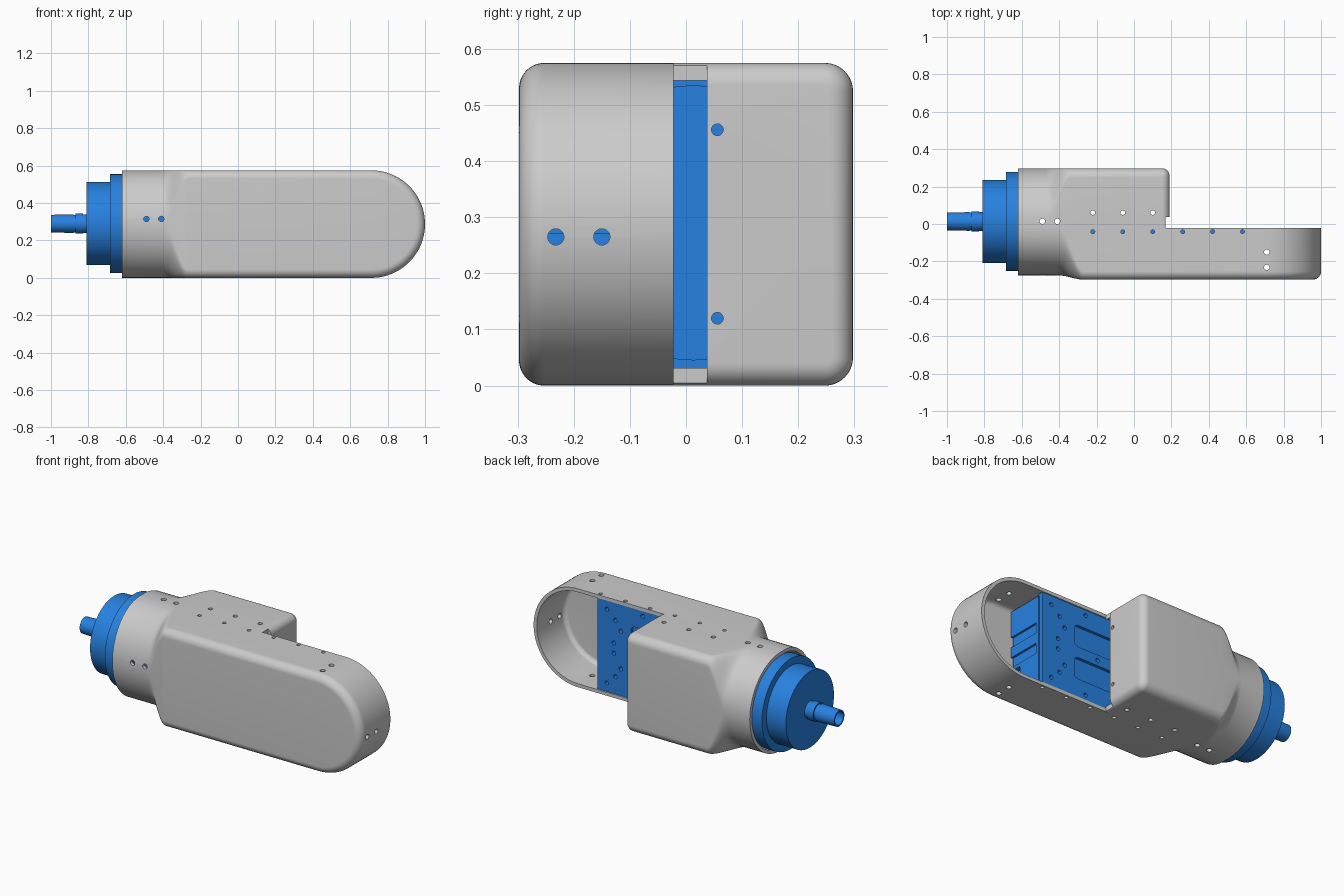
import bpy, bmesh, math
from mathutils import Matrix, Vector

if "Cube" in bpy.data.objects:
    bpy.data.objects.remove(bpy.data.objects["Cube"])

H, Y0, ZC = 0.2875, -0.022, 0.2875
BLUE = bpy.data.materials.new("blue_paint")
BLUE.diffuse_color = (0.02, 0.22, 0.75, 1)
BLUE.use_nodes = True
BLUE.node_tree.nodes["Principled BSDF"].inputs["Base Color"].default_value = BLUE.diffuse_color


def make(bm, name, mat=None):
    me = bpy.data.meshes.new(name)
    bm.to_mesh(me)
    bm.free()
    ob = bpy.data.objects.new(name, me)
    bpy.context.collection.objects.link(ob)
    if mat:
        me.materials.append(mat)
    return ob


def finish(ob, cutter=None):
    if cutter:
        cutter.hide_render = True
        m = ob.modifiers.new("cut", 'BOOLEAN')
        m.operation, m.solver, m.object = 'DIFFERENCE', 'EXACT', cutter
    bpy.ops.object.select_all(action='DESELECT')
    ob.select_set(True)
    bpy.context.view_layer.objects.active = ob
    bpy.ops.object.convert(target='MESH')
    bpy.ops.object.shade_smooth_by_angle(angle=math.radians(32))
    if cutter:
        bpy.data.objects.remove(cutter)


def cyl(bm, axis, pos, r, length):
    rot = {'x': Matrix.Rotation(math.pi / 2, 4, 'Y'),
           'y': Matrix.Rotation(math.pi / 2, 4, 'X'), 'z': Matrix()}[axis]
    bmesh.ops.create_cone(bm, cap_ends=True, segments=24, radius1=r, radius2=r,
                          depth=length, matrix=Matrix.Translation(pos) @ rot)


def box(bm, lo, hi):
    lo, hi = Vector(lo), Vector(hi)
    bmesh.ops.create_cube(bm, size=1, matrix=Matrix.Translation((lo + hi) / 2)
                          @ Matrix.Diagonal((*(hi - lo), 1)))


def prism(bm, pts, y0, y1):
    a = [bm.verts.new((x, y0, z)) for x, z in pts]
    b = [bm.verts.new((x, y1, z)) for x, z in pts]
    n = len(pts)
    fs = [bm.faces.new(a), bm.faces.new(b[::-1])]
    fs += [bm.faces.new((a[i], b[i], b[(i + 1) % n], a[(i + 1) % n])) for i in range(n)]
    bmesh.ops.recalc_face_normals(bm, faces=fs)


def rounded(x0, x1, z0, z1, r):
    pts = []
    for cx, cz, a0 in ((x1 - r, z1 - r, 0), (x0 + r, z1 - r, 90),
                       (x0 + r, z0 + r, 180), (x1 - r, z0 + r, 270)):
        for k in range(7):
            a = math.radians(a0 + 15 * k)
            pts.append((cx + r * math.cos(a), cz + r * math.sin(a)))
    return pts


def half_section(yext, ry, rz, h=H, n=14):
    # upper half of a U section as (y, z above the axis), ending on the axis
    s = 1 if yext > 0 else -1
    arc = [(yext - s * ry * (1 - math.sin(a)), h - rz * (1 - math.cos(a)))
           for a in (math.pi / 2 * k / n for k in range(n + 1))]
    return [(Y0, h)] + arc + [(yext, 0)]


def full(x, half):
    return [(x, y, z) for y, z in half] + [(x, y, -z) for y, z in half[-2::-1]]


def sheet(bm, rows):
    vs = [[bm.verts.new((x, y, z + ZC)) for x, y, z in r] for r in rows]
    for a, b in zip(vs, vs[1:]):
        for i in range(len(a) - 1):
            bm.faces.new((a[i], a[i + 1], b[i + 1], b[i]))
    return vs


def shell(bm, name):
    bmesh.ops.remove_doubles(bm, verts=bm.verts, dist=1e-5)
    bmesh.ops.recalc_face_normals(bm, faces=bm.faces)
    inside = Vector((0, 0, ZC))
    if sum(f.normal.dot(f.calc_center_median() - inside) * f.calc_area() for f in bm.faces) < 0:
        bmesh.ops.reverse_faces(bm, faces=bm.faces)
    ob = make(bm, name)
    m = ob.modifiers.new("wall", 'SOLIDIFY')
    m.thickness, m.offset, m.use_even_offset = 0.02, -1, True
    return ob


def blend(x0, x1, a, b, n=10):
    # smooth change from section a to section b
    for k in range(n + 1):
        t = k / n
        s = t * t * (3 - 2 * t)
        yield x0 + (x1 - x0) * t, [p + (q - p) * s for p, q in zip(a, b)]


# front shell: round neck blending into a flat arm with a half-round end
neck, arm = (-0.275, 0.253, H), (-0.2975, 0.045, 0.045)
bm = bmesh.new()
rows = [full(-0.62, half_section(*neck))]
rows += [full(x, half_section(*p)) for x, p in blend(-0.40, -0.27, neck, arm)]
XE = 1 - H
rows.append(full(XE, half_section(*arm)))
sheet(bm, rows)
turn = [math.pi * k / 40 for k in range(41)]
sheet(bm, [[(XE + r * math.sin(t), y, r * math.cos(t)) for y, r in half_section(*arm)] for t in turn])
front_shell = shell(bm, "front_shell")

bm = bmesh.new()
for x in (-0.22, -0.06, 0.10, 0.26, 0.42, 0.58):
    cyl(bm, 'z', (x, -0.041, ZC), 0.0105, 0.8)
for y in (-0.15, -0.232):
    cyl(bm, 'z', (0.71, y, ZC), 0.0145, 0.8)
    cyl(bm, 'x', (1.0, y, 0.265), 0.0145, 0.2)
for x in (-0.49, -0.41):
    cyl(bm, 'y', (x, -0.25, 0.315), 0.0145, 0.2)
finish(front_shell, make(bm, "front_shell_cutter"))

# back cover: round neck blending into a box with a rounded closed end
neck, lid = (0.2975, 0.285, H), (0.2975, 0.05, 0.05)
bm = bmesh.new()
rows = [full(-0.62, half_section(*neck))]
rows += [full(x, half_section(*p)) for x, p in blend(-0.47, -0.34, neck, lid)]
R = 0.04
for k in range(9):
    t = math.pi / 2 * k / 8
    d = R * (1 - math.cos(t))
    rows.append(full(0.19 - R + R * math.sin(t), half_section(0.2975 - d, 0.05 - d, 0.05 - d, H - d)))
bm.faces.new(sheet(bm, rows)[-1])
back_cover = shell(bm, "back_cover")

bm = bmesh.new()
box(bm, (0.168, -0.1, -0.1), (0.3, 0.037, 0.7))
for x in (-0.22, -0.06, 0.10):
    cyl(bm, 'z', (x, 0.061, ZC), 0.0125, 0.8)
for x in (-0.49, -0.41):
    cyl(bm, 'z', (x, 0.0145, ZC), 0.0145, 0.8)
for z in (0.12, 0.456):
    cyl(bm, 'x', (0.18, 0.056, z), 0.0105, 0.1)
finish(back_cover, make(bm, "back_cover_cutter"))

# mounting plate with pockets and screw holes
bm = bmesh.new()
prism(bm, [(-0.6, ZC - 0.25), (-0.3, ZC - 0.25), (-0.25, ZC - 0.266), (0.59, ZC - 0.266),
           (0.59, ZC + 0.266), (-0.25, ZC + 0.266), (-0.3, ZC + 0.25), (-0.6, ZC + 0.25)], -0.06, -0.027)
plate = make(bm, "mounting_plate", BLUE)
bm = bmesh.new()
for s in (-1, 1):
    c = ZC + s * 0.095
    prism(bm, rounded(-0.2, 0.375, c - 0.063, c + 0.063, 0.025), -0.044, 0)
    for x, z in ((0.53, 0.215), (0.475, 0.165), (0.44, 0.11), (0.485, 0.03), (0.3, 0.235), (0.22, 0.0)):
        if z or s > 0:
            cyl(bm, 'y', (x, -0.04, ZC + s * z), 0.012, 0.1)
finish(plate, make(bm, "plate_cutter"))

# flange folded in at the plate end, with grooves and a notch
bm = bmesh.new()
box(bm, (0.565, -0.27, 0.035), (0.595, -0.05, 0.54))
flange = make(bm, "end_flange", BLUE)
bm = bmesh.new()
for z in (0.36, 0.24):
    box(bm, (0.583, -0.3, z - 0.03), (0.65, -0.07, z + 0.03))
box(bm, (0.5, -0.3, 0.13), (0.65, -0.2, 0.19))
finish(flange, make(bm, "flange_cutter"))

# stepped drive hub with a hollow shaft, turned about the long axis
profile = [(-0.6, 0), (-0.6, 0.245), (-0.615, 0.245), (-0.615, 0.264), (-0.685, 0.264), (-0.685, 0.222),
           (-0.81, 0.222), (-0.81, 0.05), (-0.83, 0.05), (-0.83, 0.054), (-0.868, 0.054), (-0.868, 0.047),
           (-0.88, 0.047), (-0.88, 0.05), (-1.0, 0.047), (-1.0, 0.038), (-0.8, 0.038), (-0.8, 0)]
bm = bmesh.new()
vs = [bm.verts.new((x, 0.0135, 0.29 + r)) for x, r in profile]
es = [bm.edges.new(p) for p in zip(vs, vs[1:])]
bmesh.ops.spin(bm, geom=vs + es, cent=(0, 0.0135, 0.29), axis=(1, 0, 0), angle=2 * math.pi, steps=64)
bmesh.ops.remove_doubles(bm, verts=bm.verts, dist=1e-5)
bmesh.ops.recalc_face_normals(bm, faces=bm.faces)
finish(make(bm, "drive_hub", BLUE))
